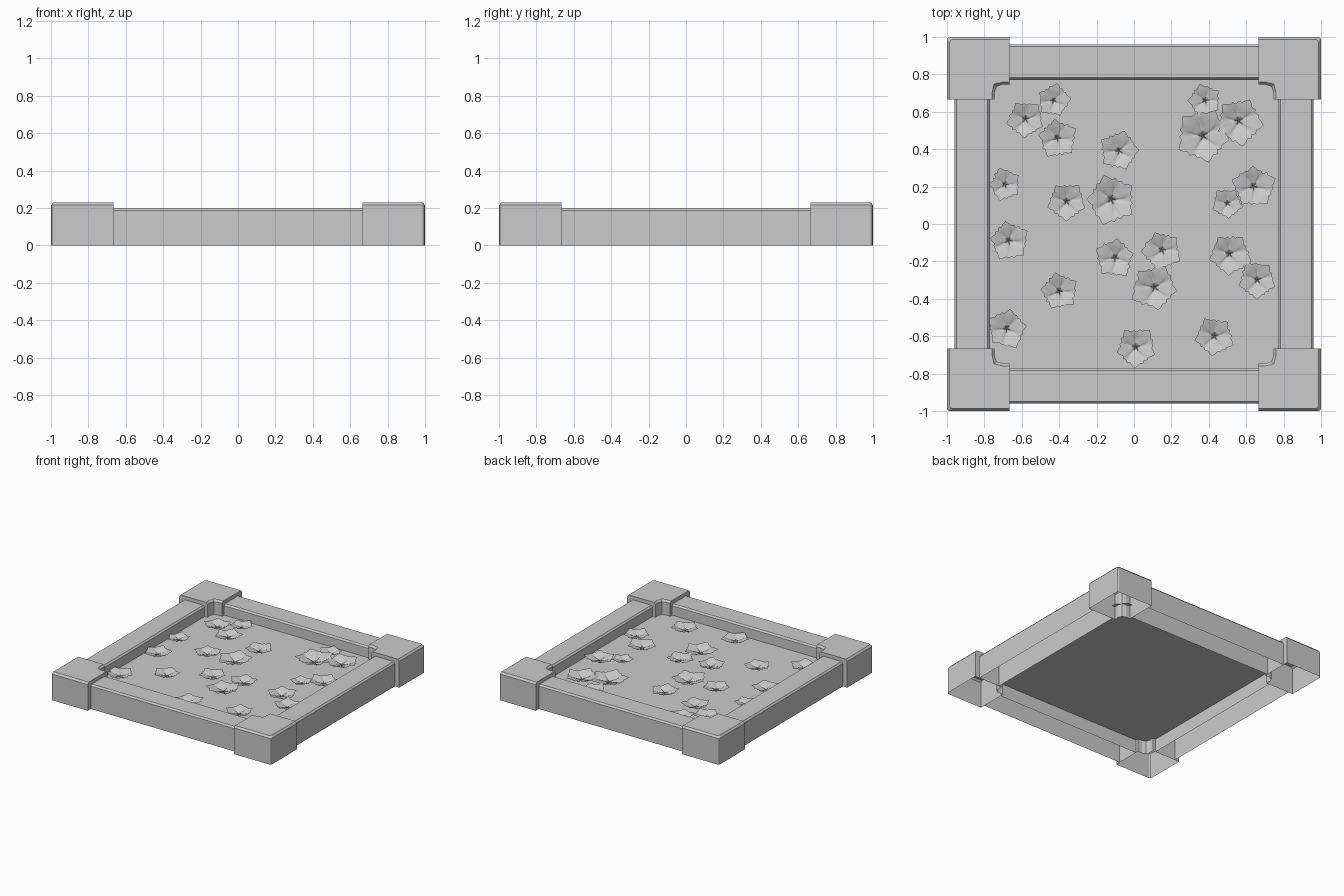
import bpy, math, random
from math import pi, cos, sin

random.seed(4)
old = bpy.data.objects.get("Cube")
if old:
    bpy.data.objects.remove(old, do_unlink=True)

GREY = (0.6, 0.6, 0.6, 1)
stone = bpy.data.materials.new("plain_grey")
stone.use_nodes = True
stone.diffuse_color = GREY
stone.node_tree.nodes["Principled BSDF"].inputs["Base Color"].default_value = GREY

SOIL = 0.11


def make(name, verts, faces, smooth=False):
    mesh = bpy.data.meshes.new(name)
    mesh.from_pydata(verts, [], faces)
    mesh.materials.append(stone)
    obj = bpy.data.objects.new(name, mesh)
    bpy.context.collection.objects.link(obj)
    if smooth:
        mesh.polygons.foreach_set("use_smooth", [True] * len(mesh.polygons))
    return obj


def bridge(rows, size, closed):
    """Quads joining consecutive rows of points."""
    span = size if closed else size - 1
    return [(r * size + i, r * size + (i + 1) % size,
             (r + 1) * size + (i + 1) % size, (r + 1) * size + i)
            for r in range(rows - 1) for i in range(span)]


def four_turns(obj, names):
    """Repeat a part around the four sides of the bed."""
    for k, name in enumerate(names):
        part = obj if k == 0 else bpy.data.objects.new(name, obj.data)
        part.name = name
        if k:
            bpy.context.collection.objects.link(part)
        part.rotation_euler.z = k * pi / 2


# Side beams: hollow channels, open underneath, with chamfered top edges
profile = [(0.96, 0), (0.96, 0.187), (0.948, 0.2),
           (0.782, 0.2), (0.77, 0.187), (0.77, 0)]
END = 0.665
rows = [(x, y, z) for x in (-END, END) for y, z in profile]
beam = make("beam", rows, bridge(2, len(profile), False))
four_turns(beam, ["back_beam", "right_beam", "front_beam", "left_beam"])


# Corner blocks: notched on the inside, chamfered on the outer and notch edges
def outline(inset):
    far, near = 1 - inset, 0.745 + inset
    r = 0.015
    notch = [(END, near), (0.705, near), (near - 0.01, near - 0.01),
             (near, 0.705), (near, END)]
    outer = [(far, END), (far, far - r), (far - r / 3, far - r / 3),
             (far - r, far), (END, far)]
    return notch + outer


rings = [(0, 0), (0, 0.215), (0.013, 0.23)]
verts = [(x, y, z) for inset, z in rings for x, y in outline(inset)]
count = len(outline(0))
faces = bridge(len(rings), count, True)
faces.append(tuple(range(2 * count, 3 * count)))
block = make("corner_block", verts, faces)
four_turns(block, ["back_left_block", "back_right_block",
                   "front_right_block", "front_left_block"])

# Soil sheet with its corners cut off under the blocks
W, C = 0.77, 0.70
soil = [(W, -C), (W, C), (C, W), (-C, W), (-W, C), (-W, -C), (-C, -W), (C, -W)]
make("soil", [(x, y, SOIL) for x, y in soil], [tuple(range(len(soil)))])


# Flowers: shallow ruffled cups with five pointed lobes
LOBES, STEPS = 5, 8
SEGMENTS = LOBES * STEPS
RIM = [0.80, 0.90, 0.84, 0.95, 1.06, 0.95, 0.84, 0.90]


def flower(name, x, y, radius):
    turn = random.uniform(0, 2 * pi)
    tips = [random.uniform(0.94, 1.08) for _ in range(LOBES)]
    levels = [(0.03, 0.0), (0.25, 0.06), (0.5, 0.14), (0.75, 0.22), (1.0, 0.26)]
    pts = []
    for reach, lift in levels:
        for i in range(SEGMENTS):
            lobe, step = divmod(i, STEPS)
            edge = 1 + (RIM[step] * tips[lobe] - 1) * reach ** 2
            d = radius * reach * edge
            # deep crease between neighbouring lobes
            crease = 0.12 if step == 0 and 0.2 < reach < 0.6 else 0
            ruffle = 0.04 * reach * cos(2 * pi * step / STEPS)
            a = turn + 2 * pi * i / SEGMENTS
            height = 0.004 + radius * max(0, lift - crease - ruffle)
            pts.append((d * cos(a), d * sin(a), height))
    quads = bridge(len(levels), SEGMENTS, True)
    quads.append(tuple(range(SEGMENTS)))
    obj = make(name, pts, quads, smooth=True)
    obj.location = (x, y, SOIL)


spots = [
    (-.58, .56, .10), (-.43, .66, .085), (-.41, .46, .10), (.38, .66, .085),
    (.37, .47, .14), (.56, .55, .12), (-.08, .39, .10), (-.69, .21, .085),
    (-.36, .12, .10), (-.12, .13, .13), (.64, .20, .11), (.50, .11, .08),
    (-.67, -.09, .10), (-.10, -.18, .10), (.15, -.14, .10), (.51, -.16, .11),
    (.66, -.30, .10), (-.40, -.36, .10), (.11, -.34, .12), (-.68, -.56, .10),
    (.01, -.66, .105), (.43, -.60, .105)]
for n, (x, y, r) in enumerate(spots):
    flower(f"flower_{n + 1}", x, y, r)
